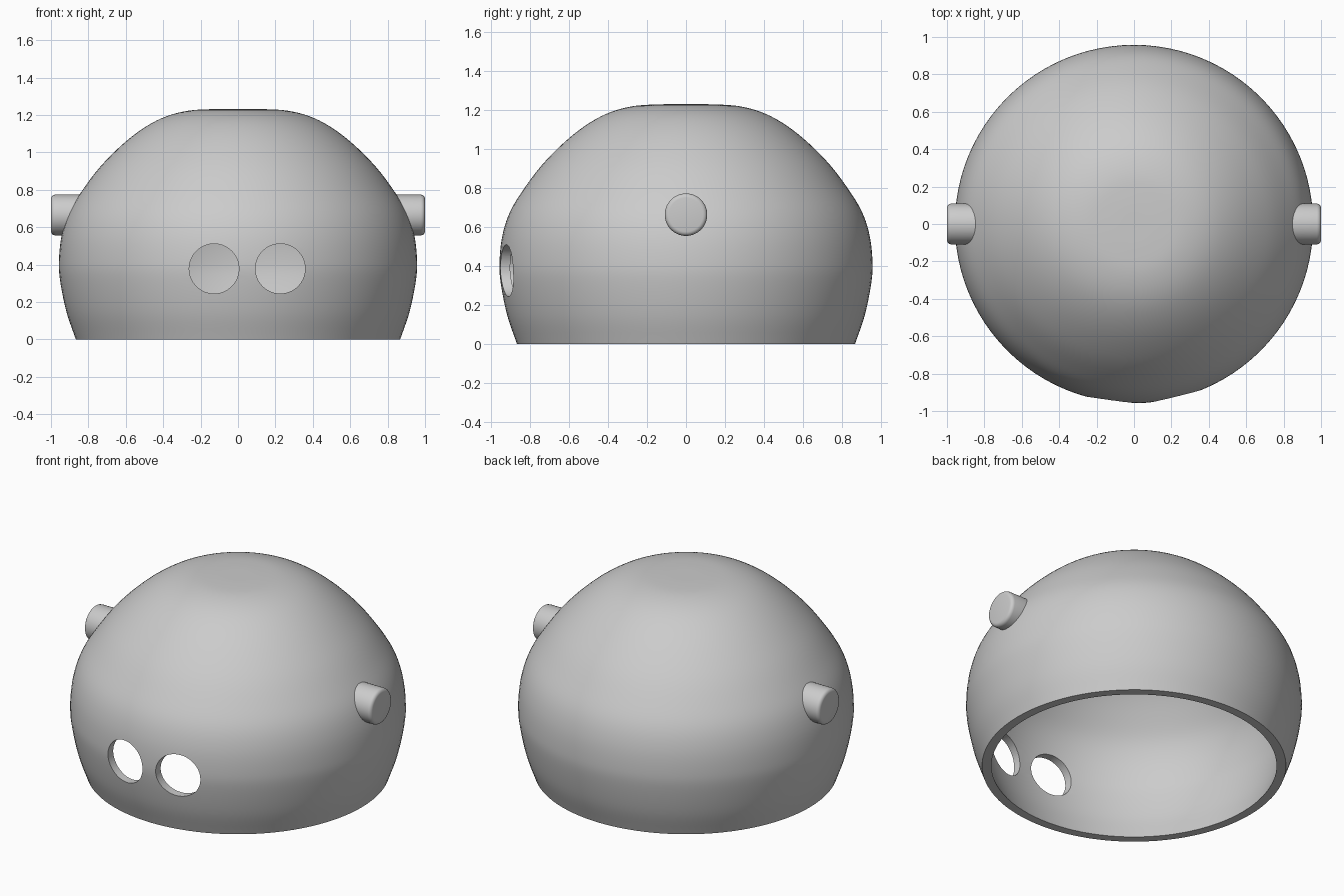
import bpy, bmesh, math
from mathutils import Vector, Matrix

cube = bpy.data.objects.get("Cube")
if cube:
    bpy.data.objects.remove(cube)

WALL = 0.05
EYES = {"right_eye_cutter": -0.128, "left_eye_cutter": 0.226}

grey = bpy.data.materials.new("plain_grey")
grey.use_nodes = True
grey.diffuse_color = (0.6, 0.6, 0.6, 1)
grey.node_tree.nodes["Principled BSDF"].inputs["Base Color"].default_value = (0.6, 0.6, 0.6, 1)


def smooth_path(points, steps=5):
    """Catmull-Rom curve through (radius, height) points, ending level on the axis."""
    pts = [Vector(p) for p in points]
    pts = [2 * pts[0] - pts[1]] + pts + [Vector((-pts[-2].x, pts[-2].y))]
    path = []
    for a, b, c, d in zip(pts, pts[1:], pts[2:], pts[3:]):
        for i in range(steps):
            t = i / steps
            path.append(0.5 * (2 * b + (c - a) * t + (2 * a - 5 * b + 4 * c - d) * t**2
                               + (3 * b - a - 3 * c + d) * t**3))
    return path + [pts[-2]]


def inset_path(path, depth):
    """Move the path inward along its normals."""
    result = []
    for i, p in enumerate(path):
        tangent = (path[min(i + 1, len(path) - 1)] - path[max(i - 1, 0)]).normalized()
        result.append(p + depth * Vector((-tangent.y, tangent.x)))
    result[-1] = Vector((0, path[-1].y - depth))
    return result


def finish(bm, name):
    bmesh.ops.recalc_face_normals(bm, faces=bm.faces)
    mesh = bpy.data.meshes.new(name)
    bm.to_mesh(mesh)
    bm.free()
    mesh.materials.append(grey)
    obj = bpy.data.objects.new(name, mesh)
    bpy.context.collection.objects.link(obj)
    return obj


def lathe(name, path, segments=96):
    """Solid of revolution about z, closed underneath."""
    bm = bmesh.new()
    verts = [bm.verts.new((p.x, 0, p.y)) for p in [Vector((0, path[0].y))] + path]
    edges = [bm.edges.new(pair) for pair in zip(verts, verts[1:])]
    bmesh.ops.spin(bm, geom=verts + edges, cent=(0, 0, 0), axis=(0, 0, 1),
                   angle=math.tau, steps=segments)
    bmesh.ops.remove_doubles(bm, verts=bm.verts, dist=0.0005)
    return finish(bm, name)


def rod(name, start, end, radius, segments=64, bevel=0):
    """Cylinder from start to end, optionally rounded at its end rim."""
    start, end = Vector(start), Vector(end)
    axis = end - start
    bm = bmesh.new()
    bmesh.ops.create_cone(bm, cap_ends=True, segments=segments, radius1=radius,
                          radius2=radius, depth=axis.length)
    if bevel:
        rim = [e for e in bm.edges if all(v.co.z > 0 for v in e.verts)]
        bmesh.ops.bevel(bm, geom=rim, offset=bevel, segments=4, profile=0.5, affect='EDGES')
    turn = axis.to_track_quat('Z', 'Y').to_matrix().to_4x4()
    bm.transform(Matrix.Translation((start + end) / 2) @ turn)
    return finish(bm, name)


def cut(obj, cutters):
    bpy.context.view_layer.objects.active = obj
    for cutter in cutters:
        mod = obj.modifiers.new("cut", 'BOOLEAN')
        mod.operation, mod.solver, mod.object = 'DIFFERENCE', 'EXACT', cutter
        bpy.ops.object.modifier_apply(modifier=mod.name)


# Domed shell, hollow and open underneath
outline = smooth_path([(0.867, 0), (0.918, 0.15), (0.952, 0.32), (0.957, 0.43),
                       (0.942, 0.56), (0.903, 0.68), (0.83, 0.8), (0.735, 0.925),
                       (0.615, 1.045), (0.5, 1.133), (0.39, 1.19), (0.27, 1.222),
                       (0.14, 1.231), (0, 1.232)])
shell = lathe("dome_shell", outline)
inner = inset_path(outline, WALL)
inner[0] = inner[1] + (inner[1] - inner[2]).normalized() * 0.1
cavity = lathe("cavity_cutter", inner)

# Round eye holes through the front wall
eyes = [rod(name, (x, -1.2, 0.378), (x, -0.6, 0.378), 0.133) for name, x in EYES.items()]
cut(shell, [cavity] + eyes)

# Side pegs, trimmed flush with the inside wall
pegs = []
for name, side in (("left_peg", 1), ("right_peg", -1)):
    peg = rod(name, (side * 0.78, 0, 0.665), (side, 0, 0.665), 0.109, bevel=0.022)
    cut(peg, [cavity])
    pegs.append(peg)

for cutter in [cavity] + eyes:
    bpy.data.objects.remove(cutter)

# Smooth shading with crisp rims
bpy.ops.object.select_all(action='DESELECT')
for obj in [shell] + pegs:
    obj.select_set(True)
bpy.context.view_layer.objects.active = shell
bpy.ops.object.shade_smooth_by_angle(angle=math.radians(35))
